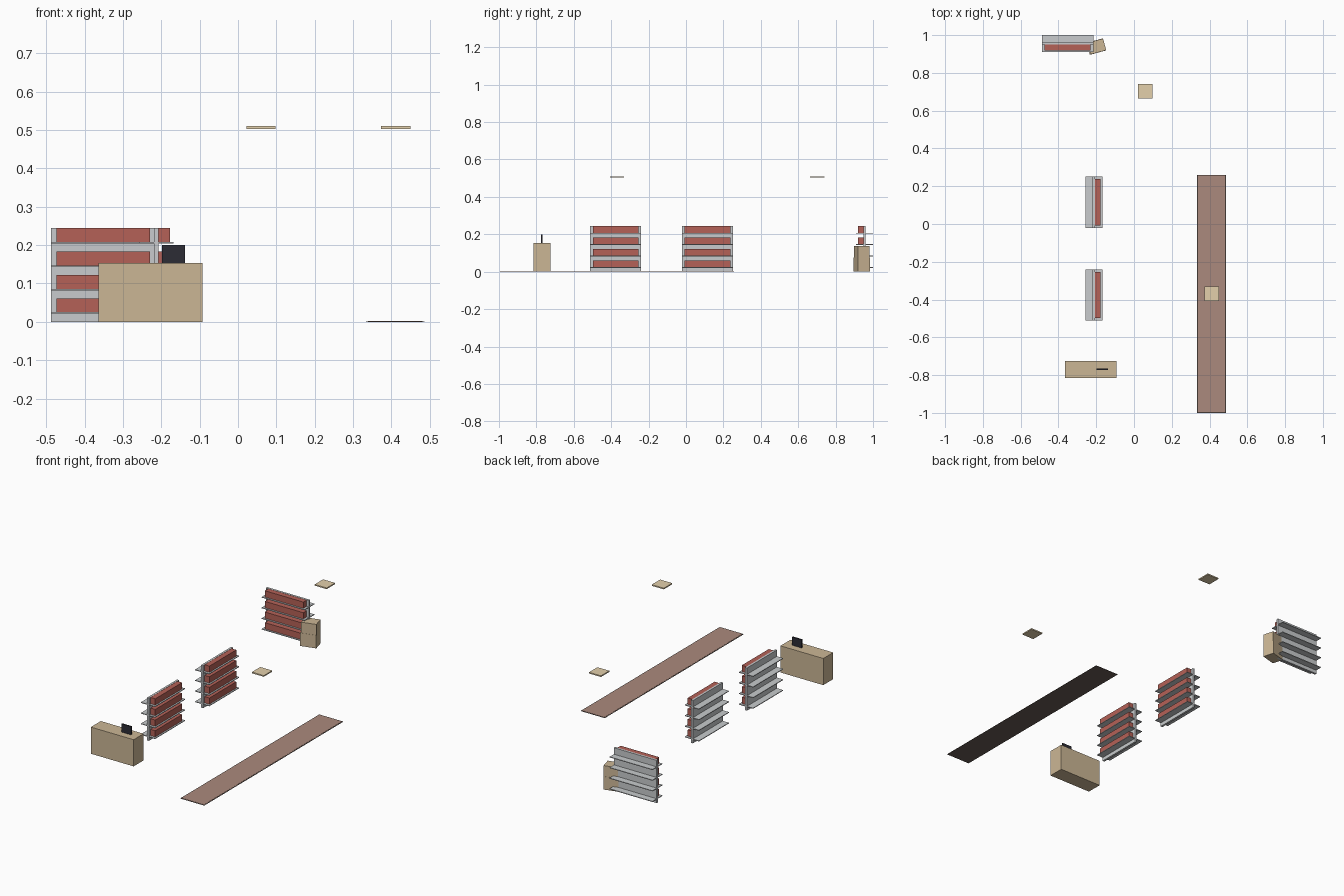
import bpy
from math import radians
from mathutils import Matrix, Vector

if "Cube" in bpy.data.objects:
    bpy.data.objects.remove(bpy.data.objects["Cube"], do_unlink=True)


def material(name, r, g, b):
    m = bpy.data.materials.new(name)
    m.use_nodes = True
    m.diffuse_color = (r, g, b, 1)
    m.node_tree.nodes["Principled BSDF"].inputs["Base Color"].default_value = (r, g, b, 1)
    return m


GREY = material("shelf grey", 0.58, 0.60, 0.61)
RED = material("goods red", 0.46, 0.12, 0.095)
TAN = material("counter tan", 0.60, 0.47, 0.30)
BLACK = material("screen black", 0.025, 0.025, 0.035)
BROWN = material("runner brown", 0.41, 0.255, 0.205)
DARK = material("runner edge dark", 0.14, 0.105, 0.09)
PALE = material("lamp panel cream", 0.77, 0.63, 0.41)


def frame_at(x, y, turn):
    return Matrix.Translation((x, y, 0)) @ Matrix.Rotation(radians(turn), 4, "Z")


def box(name, size, base, mat, frame=Matrix()):
    """Box whose bottom centre sits at base, placed in an optional frame."""
    bpy.ops.mesh.primitive_cube_add(size=1)
    ob = bpy.context.object
    ob.name = name
    ob.data.transform(Matrix.Diagonal((*size, 1)))
    centre = Vector(base) + Vector((0, 0, size[2] / 2))
    ob.matrix_world = frame @ Matrix.Translation(centre)
    ob.data.materials.append(mat)


def shelf_unit(name, x, y, turn):
    """Back panel, four boards and a row of goods on the front of each board."""
    frame = frame_at(x, y, turn)
    box(name + "_back_panel", (0.272, 0.012, 0.245), (0, 0, 0), GREY, frame)
    for i in range(4):
        z = 0.021 + i * 0.061
        box(f"{name}_board_{i + 1}", (0.272, 0.09, 0.004), (0, 0, z), GREY, frame)
        box(f"{name}_goods_{i + 1}", (0.244, 0.03, 0.036), (0, -0.021, z + 0.004), RED, frame)


# Shelving: one against the back, two along the side
shelf_unit("back_shelf", -0.351, 0.955, 0)
shelf_unit("rear_side_shelf", -0.213, 0.115, 90)
shelf_unit("front_side_shelf", -0.213, -0.376, 90)

# Counter with its screen
box("counter", (0.272, 0.09, 0.153), (-0.228, -0.77, 0), TAN)
box("counter_screen", (0.061, 0.008, 0.047), (-0.168, -0.77, 0.153), BLACK)

# Stacked cartons beside the back shelf, flush at their near corner
corner = frame_at(-0.147, 0.919, 15)
box("lower_carton", (0.09, 0.066, 0.075), (-0.045, 0.033, 0), TAN, corner)
box("upper_carton", (0.084, 0.064, 0.062), (-0.042, 0.033, 0.075), TAN, corner)

# Floor runner with a dark edge
box("runner_base", (0.152, 1.26, 0.0015), (0.41, -0.37, 0), DARK)
box("runner_top", (0.143, 1.251, 0.001), (0.41, -0.37, 0.0015), BROWN)

# Ceiling lamp panels
for name, x, y in (("rear", 0.06, 0.702), ("front", 0.411, -0.369)):
    box(name + "_lamp_panel", (0.076, 0.076, 0.007), (x, y, 0.503), PALE)
